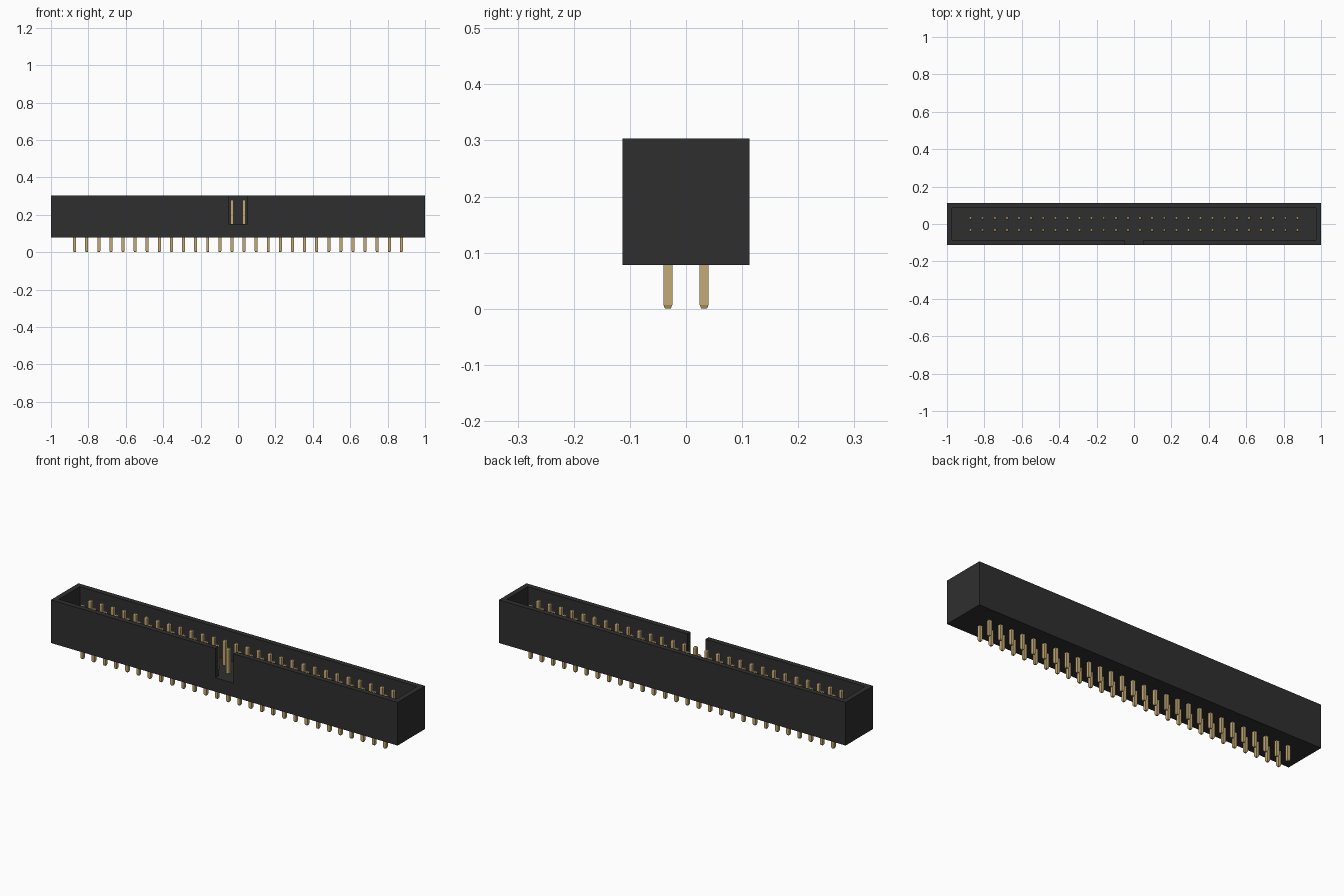
import bpy, bmesh
from mathutils import Matrix

if "Cube" in bpy.data.objects:
    bpy.data.objects.remove(bpy.data.objects["Cube"], do_unlink=True)


def material(name, color):
    m = bpy.data.materials.new(name)
    m.use_nodes = True
    m.diffuse_color = color
    bsdf = m.node_tree.nodes["Principled BSDF"]
    bsdf.inputs["Base Color"].default_value = color
    bsdf.inputs["Roughness"].default_value = 0.6
    return m


BLACK = material("black plastic", (0.028, 0.028, 0.028, 1))
GOLD = material("dull gold", (0.56, 0.41, 0.18, 1))


def add_object(name, bm, mat=None):
    mesh = bpy.data.meshes.new(name)
    bm.to_mesh(mesh)
    bm.free()
    if mat:
        mesh.materials.append(mat)
    ob = bpy.data.objects.new(name, mesh)
    bpy.context.collection.objects.link(ob)
    return ob


def box(name, lo, hi, mat=None):
    bm = bmesh.new()
    size = [b - a for a, b in zip(lo, hi)]
    mid = [(a + b) / 2 for a, b in zip(lo, hi)]
    bmesh.ops.create_cube(bm, size=1, matrix=Matrix.Translation(mid) @ Matrix.Diagonal((*size, 1)))
    return add_object(name, bm, mat)


# Shrouded housing: open tray with a keying slot in the front wall
BOTTOM, FLOOR, TOP = 0.078, 0.15, 0.303
housing = box("housing", (-1, -0.113, BOTTOM), (1, 0.113, TOP), BLACK)
cutters = [
    box("cavity_cutter", (-0.973, -0.086, FLOOR), (0.973, 0.086, TOP + 0.1), BLACK),
    box("key_slot_cutter", (-0.052, -0.2, FLOOR), (0.052, 0, TOP + 0.1), BLACK),
]
bpy.context.view_layer.objects.active = housing
for cutter in cutters:
    cutter.hide_render = True
    mod = housing.modifiers.new(cutter.name, 'BOOLEAN')
    mod.operation = 'DIFFERENCE'
    mod.solver = 'EXACT'
    mod.object = cutter
    bpy.ops.object.modifier_apply(modifier=mod.name)
    bpy.data.objects.remove(cutter, do_unlink=True)

# Square pins with tapered tips, stacked from (height, half width) sections
COLUMNS, PITCH = 28, 0.0647
SECTIONS = [(0.002, 0.005), (0.007, 0.008), (0.275, 0.008), (0.28, 0.005)]
SECTIONS[0] = (0.0, 0.005)


def add_pin(bm, x, y):
    rings = [[bm.verts.new((x + sx * r, y + sy * r, z))
              for sx, sy in ((-1, -1), (1, -1), (1, 1), (-1, 1))] for z, r in SECTIONS]
    bm.faces.new(rings[0][::-1])
    bm.faces.new(rings[-1])
    for a, b in zip(rings, rings[1:]):
        for i in range(4):
            j = (i + 1) % 4
            bm.faces.new((a[i], a[j], b[j], b[i]))


for name, y in (("front_pin_row", -PITCH / 2), ("back_pin_row", PITCH / 2)):
    bm = bmesh.new()
    for i in range(COLUMNS):
        add_pin(bm, (i - (COLUMNS - 1) / 2) * PITCH, y)
    add_object(name, bm, GOLD)
